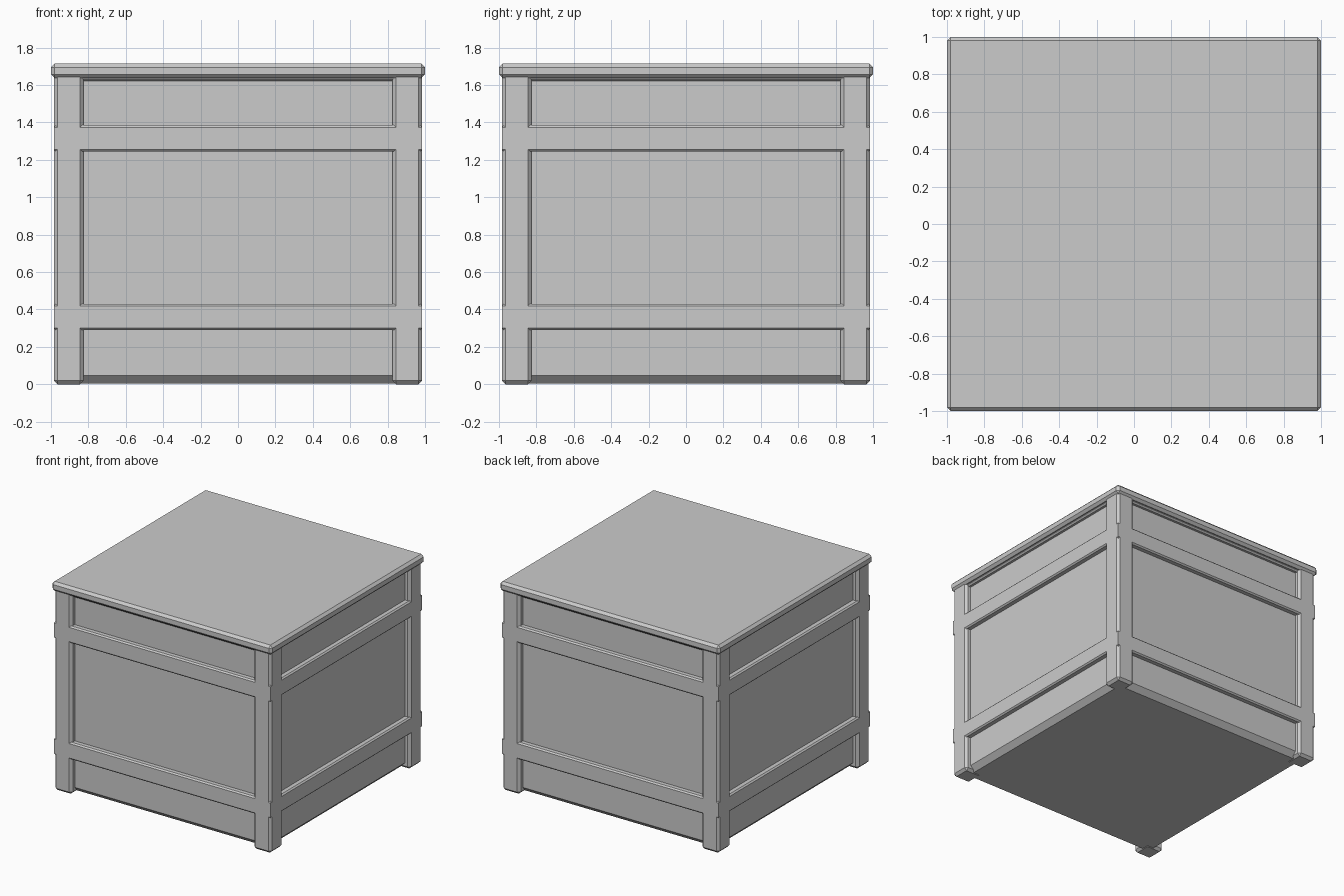
import bpy, bmesh

if "Cube" in bpy.data.objects:
    bpy.data.objects.remove(bpy.data.objects["Cube"])

OUT = 0.985      # outer face of the frame
PANEL = 0.94     # face of the recessed panels


def box(name, x, y, z, bevel=0.0, pick=lambda a, b: True):
    """Box from (min, max) ranges; chamfers the edges chosen by pick."""
    bm = bmesh.new()
    bmesh.ops.create_cube(bm, size=1)
    for v in bm.verts:
        v.co = [r[0] if c < 0 else r[1] for c, r in zip(v.co, (x, y, z))]
    if bevel:
        edges = [e for e in bm.edges if pick(e.verts[0].co, e.verts[1].co)]
        bmesh.ops.bevel(bm, geom=edges, offset=bevel, segments=1,
                        profile=0.5, affect='EDGES')
    bmesh.ops.recalc_face_normals(bm, faces=bm.faces)
    mesh = bpy.data.meshes.new(name)
    bm.to_mesh(mesh)
    bm.free()
    obj = bpy.data.objects.new(name, mesh)
    bpy.context.scene.collection.objects.link(obj)
    return obj


def horizontal(a, b):
    return abs(a.z - b.z) < 1e-5


def bottom(a, b):
    return horizontal(a, b) and a.z < 0.1


# Recessed panel body with a sloped underside
body = box("chest_body", (-PANEL, PANEL), (-PANEL, PANEL), (0.005, 1.65),
           0.042, bottom)

# Chamfered corner posts
parts = []
for sx in (-1, 1):
    for sy in (-1, 1):
        xr = sorted((sx * OUT, sx * 0.825))
        yr = sorted((sy * OUT, sy * 0.825))
        parts.append(box("corner_post", xr, yr, (0, 1.65), 0.02,
                         lambda a, b: not horizontal(a, b) or a.z < 0.1))

# Lower and upper rails, plus the thin moulding under the lid
for name, z in (("lower_rail", (0.29, 0.43)), ("upper_rail", (1.245, 1.385)),
                ("top_moulding", (1.622, 1.65))):
    size = OUT if name != "top_moulding" else OUT - 0.015
    parts.append(box(name, (-size, size), (-size, size), z, 0.011, horizontal))

# Merge the frame and the body into one shell
for part in parts:
    mod = body.modifiers.new("join_" + part.name, 'BOOLEAN')
    mod.operation = 'UNION'
    mod.solver = 'EXACT'
    mod.object = part
bpy.context.view_layer.update()
merged = bpy.data.meshes.new_from_object(
    body.evaluated_get(bpy.context.evaluated_depsgraph_get()))
body.modifiers.clear()
body.data = merged
for part in parts:
    bpy.data.objects.remove(part)

# Lid
box("lid", (-1, 1), (-1, 1), (1.637, 1.715), 0.02)
